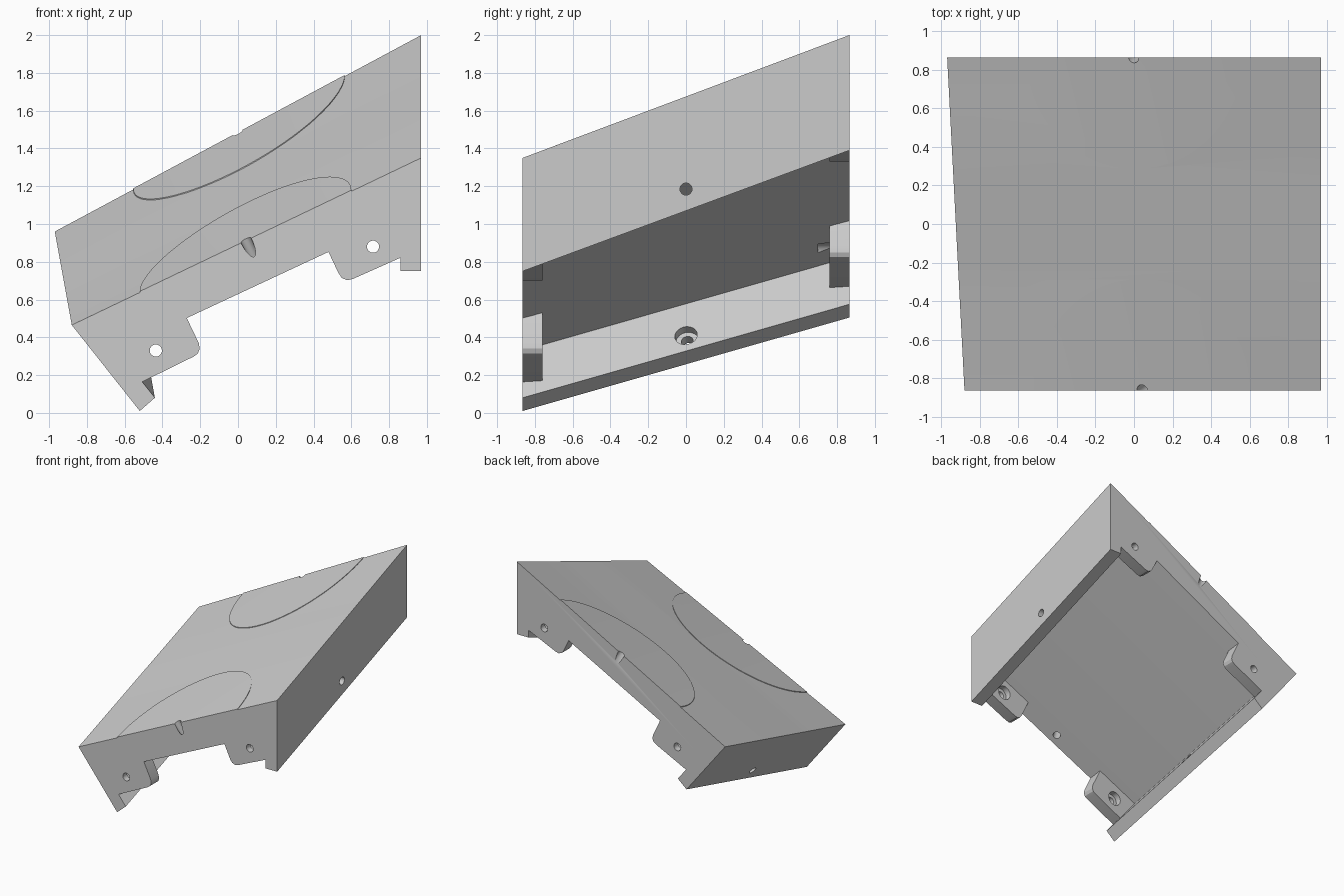
import bpy, bmesh, math
from mathutils import Vector

if "Cube" in bpy.data.objects:
    bpy.data.objects.remove(bpy.data.objects["Cube"])

Y = 0.865       # half depth
WALL = 0.105    # tab thickness


def make(name, build):
    bm = bmesh.new()
    build(bm)
    bmesh.ops.recalc_face_normals(bm, faces=bm.faces)
    mesh = bpy.data.meshes.new(name)
    bm.to_mesh(mesh)
    bm.free()
    obj = bpy.data.objects.new(name, mesh)
    bpy.context.collection.objects.link(obj)
    return obj


def loft(name, front, back, y0, y1, n=1):
    """Ruled solid between two x-z profiles."""
    def build(bm):
        rings = []
        for i in range(n + 1):
            t = i / n
            rings.append([bm.verts.new((a[0] + (b[0] - a[0]) * t, y0 + (y1 - y0) * t,
                                        a[1] + (b[1] - a[1]) * t)) for a, b in zip(front, back)])
        m = len(front)
        for r, s in zip(rings, rings[1:]):
            for k in range(m):
                bm.faces.new((r[k], r[(k + 1) % m], s[(k + 1) % m], s[k]))
        bm.faces.new(rings[0])
        bm.faces.new(rings[-1])
    return make(name, build)


def top_z(x, y):
    """Height of the gently twisted top surface."""
    v = (y + Y) / (2 * Y)
    left = -0.88 - 0.09 * v
    u = (x - left) / (0.97 - left)
    lo = 0.465 + 0.495 * v
    return lo + u * (1.35 + 0.65 * v - lo)


def rod(p, q, r):
    """Round cutter from p to q."""
    p, q = Vector(p), Vector(q)
    rot = (q - p).to_track_quat('Z', 'Y').to_matrix().to_4x4()
    rot.translation = (p + q) / 2
    return make("cutter", lambda bm: bmesh.ops.create_cone(
        bm, cap_ends=True, segments=32, radius1=r, radius2=r, depth=(q - p).length, matrix=rot))


def volume(mesh):
    bm = bmesh.new()
    bm.from_mesh(mesh)
    v = bm.calc_volume(signed=True)
    bm.free()
    return v


def boolean(target, tool, op):
    """Apply a boolean with the first solver that gives a sound solid."""
    before = volume(target.data)
    low, high = (0.999, 1.2) if op == 'UNION' else (0.95, 1.0005)
    for solver in ('MANIFOLD', 'EXACT', 'FLOAT'):
        mod = target.modifiers.new("bool", 'BOOLEAN')
        mod.operation, mod.solver, mod.object = op, solver, tool
        bpy.context.view_layer.update()
        deps = bpy.context.evaluated_depsgraph_get()
        result = bpy.data.meshes.new_from_object(target.evaluated_get(deps))
        target.modifiers.remove(mod)
        ratio = volume(result) / before
        print(tool.name, op, solver, len(result.vertices), round(ratio, 4))
        if low < ratio < high and len(result.vertices) != len(target.data.vertices):
            target.data = result
            break
    bpy.data.objects.remove(tool, do_unlink=True)


def pad(name, cx, side):
    """Shallow half-round pad on one edge of the top."""
    rings, segs = 8, 48

    def build(bm):
        layers = []
        for dz in (0.006, -0.03):
            grid = []
            for i in range(segs + 1):
                a = math.pi * i / segs
                row = []
                for j in range(1, rings + 1):
                    x = cx + 0.56 * j / rings * math.cos(a)
                    y = side * (Y - 0.58 * j / rings * math.sin(a))
                    row.append(bm.verts.new((x, y, top_z(x, y) + dz)))
                grid.append(row)
            c = bm.verts.new((cx, side * Y, top_z(cx, side * Y) + dz))
            for r, s in zip(grid, grid[1:]):
                bm.faces.new((c, r[0], s[0]))
                for j in range(rings - 1):
                    bm.faces.new((r[j], r[j + 1], s[j + 1], s[j]))
            layers.append(grid[0][::-1] + [c] + grid[-1] + [g[-1] for g in grid[-2:0:-1]])
        a, b = layers
        for k in range(len(a)):
            n = (k + 1) % len(a)
            bm.faces.new((a[k], a[n], b[n], b[k]))
    return make(name, build)


# Plate with the two side walls
front = [(-0.88, 0.465), (0.97, 1.35), (0.97, 0.75), (0.86, 0.75),
         (0.86, 1.03), (-0.64, 0.33), (-0.44, 0.08), (-0.52, 0.01)]
back = [(-0.97, 0.96), (0.97, 2.0), (0.97, 1.39), (0.86, 1.39),
        (0.86, 1.66), (-0.73, 0.825), (-0.53, 0.575), (-0.61, 0.505)]
cover = loft("slanted_cover", front, back, -Y, Y, 24)

# Four mounting tabs under the corners
left_tab = [(-0.54, 0.148), (-0.7, 0.37), (-0.29, 0.545), (-0.27, 0.5), (-0.208, 0.37),
            (-0.203, 0.34), (-0.212, 0.315), (-0.235, 0.298)]
right_tab = [(0.9, 0.839), (0.9, 1.09), (0.463, 0.887), (0.48, 0.85), (0.532, 0.74),
             (0.55, 0.714), (0.58, 0.702), (0.61, 0.71)]
holes = [(left_tab, (-0.435, 0.33), (-0.09, 0.51)), (right_tab, (0.715, 0.88), (0, 0.63))]
for profile, hole, shift in holes:
    for side in (-1, 1):
        dx, dz = shift if side > 0 else (0, 0)
        pts = [(x + dx, z + dz) for x, z in profile]
        boolean(cover, loft("tab", pts, pts, side * Y, side * (Y - WALL)), 'UNION')

# Half-round pads
boolean(cover, pad("front_pad", 0.04, -1), 'UNION')
boolean(cover, pad("back_pad", 0.005, 1), 'UNION')

# Counterbored screw holes in the tabs
for profile, hole, shift in holes:
    for side in (-1, 1):
        dx, dz = shift if side > 0 else (0, 0)
        x, z = hole[0] + dx, hole[1] + dz
        boolean(cover, rod((x, side * 0.7, z), (x, side * 0.95, z), 0.032), 'DIFFERENCE')
        boolean(cover, rod((x, side * 0.7, z), (x, side * 0.81, z), 0.06), 'DIFFERENCE')

# Counterbored holes in the left and right walls
normal = Vector((-0.09, 1.73, 0.495)).cross(Vector((0.36, 0, -0.455))).normalized()
if normal.x > 0:
    normal.negate()
for p, n in ((Vector((-0.55, 0, 0.41)), normal), (Vector((0.86, 0, 1.185)), Vector((1, 0, 0)))):
    boolean(cover, rod(p - n * 0.05, p + n * 0.25, 0.032), 'DIFFERENCE')
    boolean(cover, rod(p - n * 0.05, p + n * 0.05, 0.06), 'DIFFERENCE')

# Slanted holes breaking through the front and back edges
for x, y, sx in ((0.045, -0.862, 0.49), (0.0, 0.867, 0.52)):
    n = Vector((-sx, -0.346, 1)).normalized()
    p = Vector((x, y, top_z(x, y)))
    boolean(cover, rod(p + n * 0.1, p - n * 0.35, 0.03), 'DIFFERENCE')

cover.select_set(True)
bpy.context.view_layer.objects.active = cover
bpy.ops.object.shade_smooth_by_angle(angle=math.radians(25))
